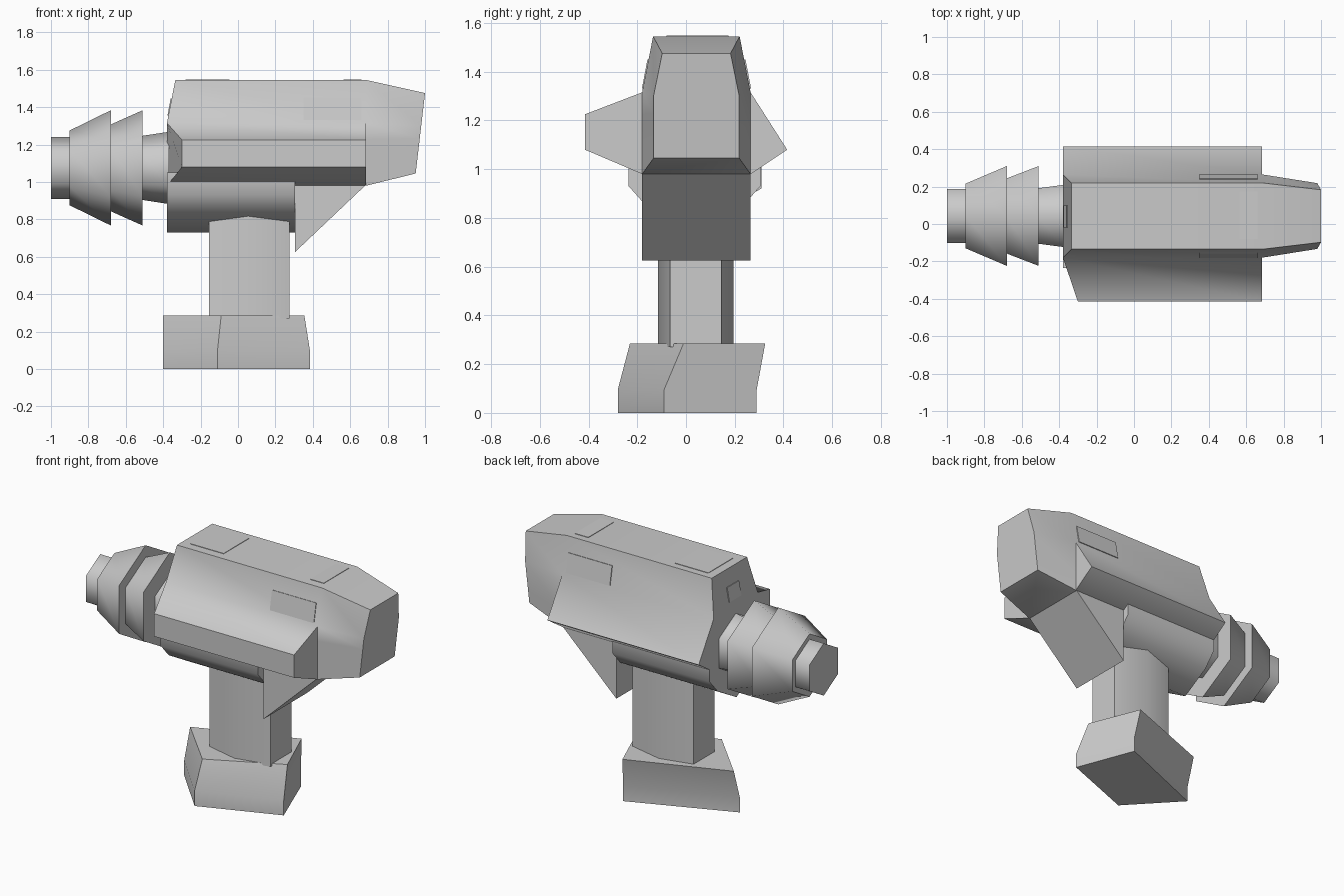
import bpy, bmesh, math

if "Cube" in bpy.data.objects:
    bpy.data.objects.remove(bpy.data.objects["Cube"])

grey = bpy.data.materials.new("plain grey")
grey.diffuse_color = (0.6, 0.6, 0.6, 1)
grey.use_nodes = True
grey.node_tree.nodes["Principled BSDF"].inputs["Base Color"].default_value = grey.diffuse_color
CY, CZ = 0.043, 1.075  # tool axis


def finish(name, bm, angle=62):
    """Clean the mesh, make the object and smooth its soft edges."""
    bmesh.ops.remove_doubles(bm, verts=bm.verts, dist=0.0005)
    bmesh.ops.recalc_face_normals(bm, faces=bm.faces)
    me = bpy.data.meshes.new(name)
    bm.to_mesh(me)
    bm.free()
    me.materials.append(grey)
    ob = bpy.data.objects.new(name, me)
    bpy.context.collection.objects.link(ob)
    bpy.ops.object.select_all(action='DESELECT')
    ob.select_set(True)
    bpy.context.view_layer.objects.active = ob
    bpy.ops.object.shade_smooth_by_angle(angle=math.radians(angle))
    return ob


def loft(name, rings, angle=62):
    """Skin a list of equal-length rings and cap both ends."""
    bm = bmesh.new()
    vs = [[bm.verts.new(p) for p in r] for r in rings]
    n = len(vs[0])
    for a, b in zip(vs, vs[1:]):
        for i in range(n):
            j = (i + 1) % n
            bm.faces.new((a[i], a[j], b[j], b[i]))
    bm.faces.new(vs[0])
    bm.faces.new(vs[-1])
    return finish(name, bm, angle)


def hexagon(x, r):
    return [(x, CY + r * math.sin(k * math.pi / 3), CZ + r * math.cos(k * math.pi / 3))
            for k in range(6)]


# main housing: side bulges stop at x = 0.685, then the rear tapers
full = [(-0.135, 1.545), (-0.18, 1.315), (-0.415, 1.225), (-0.415, 1.08), (-0.18, 0.98),
        (0.265, 0.98), (0.415, 1.08), (0.265, 1.315), (0.22, 1.545)]
slim = [(max(-0.18, min(0.265, y)), z) for y, z in full]


def front_x(y, z):
    return -0.335 if z > 1.5 else -0.30 if y < -0.4 else -0.38


def rear(y, z):
    t = (z - 0.98) / 0.565
    return (0.95 + 0.05 * t, CY + (y - CY) * 0.79, 1.045 + 0.43 * t)


loft("housing", [[(front_x(y, z), y, z) for y, z in full],
                 [(0.685, y, z) for y, z in full],
                 [(0.685, y, z) for y, z in slim],
                 [rear(y, z) for y, z in slim]])

# wedge under the housing
loft("rear_wedge", [[(0.305, y, 0.985), (0.305, y, 0.625), (0.685, y, 0.985)]
                    for y in (-0.18, 0.265)])

# faceted lower motor casing
half = [(0.27, 1.05), (0.27, 0.93), (0.19, 0.84), (0, 0.73)]
casing = half + [(-y, z) for y, z in half[-2::-1]]
loft("motor_casing", [[(x, CY - 0.008 + y, z) for y, z in casing] for x in (-0.38, 0.305)])

# six-sided grip
grip = [(-0.155, -0.065), (0.055, -0.115), (0.275, -0.065),
        (0.275, 0.145), (0.055, 0.195), (-0.155, 0.145)]
loft("grip", [[(x, y, z) for x, y in grip] for z in (0.27, 0.86)])

# battery foot, turned against the grip
low = [(-0.11, -0.28), (0.385, -0.09), (0.24, 0.29), (-0.4, 0.03)]
top = [(-0.09, -0.23), (0.355, -0.01), (0.22, 0.325), (-0.4, 0.09)]
loft("battery_foot", [[(x, y, 0) for x, y in low], [(x, y, 0.095) for x, y in low],
                      [(x, y, 0.285) for x, y in top]])

# chuck: collar, two flared sleeves and the tip
for name, x0, r0, x1, r1 in (("chuck_collar", -0.37, 0.193, -0.52, 0.17),
                             ("rear_sleeve", -0.51, 0.308, -0.685, 0.23),
                             ("front_sleeve", -0.68, 0.308, -0.90, 0.20),
                             ("chuck_tip", -0.89, 0.166, -1.0, 0.166)):
    loft(name, [hexagon(x0, r0), hexagon(x1, r1)])


def plate(name, corners, n):
    """Thin plate lying on the housing, n is the outward offset."""
    loft(name, [[tuple(c[i] + s * n[i] for i in range(3)) for c in corners]
                for s in (-0.5, 1)], 20)


# top plates
for name, x0, x1 in (("front_top_plate", -0.28, -0.045), ("rear_top_plate", 0.565, 0.66)):
    plate(name, [(x0, -0.08, 1.545), (x1, -0.08, 1.545), (x1, 0.175, 1.545),
                 (x0, 0.175, 1.545)], (0, 0, 0.003))
# side plates on the sloped upper flanks
for name, s in (("front_side_plate", -1), ("back_side_plate", 1)):
    ya, yb = CY + s * 0.219, CY + s * 0.196
    plate(name, [(0.35, ya, 1.33), (0.66, ya, 1.33), (0.66, yb, 1.45), (0.35, yb, 1.45)],
          (0, s * 0.005, 0.001))
# small plate on the sloped nose
plate("nose_plate", [(-0.372, -0.02, 1.355), (-0.372, 0.1, 1.355),
                     (-0.355, 0.1, 1.445), (-0.355, -0.02, 1.445)], (-0.005, 0, 0.001))
